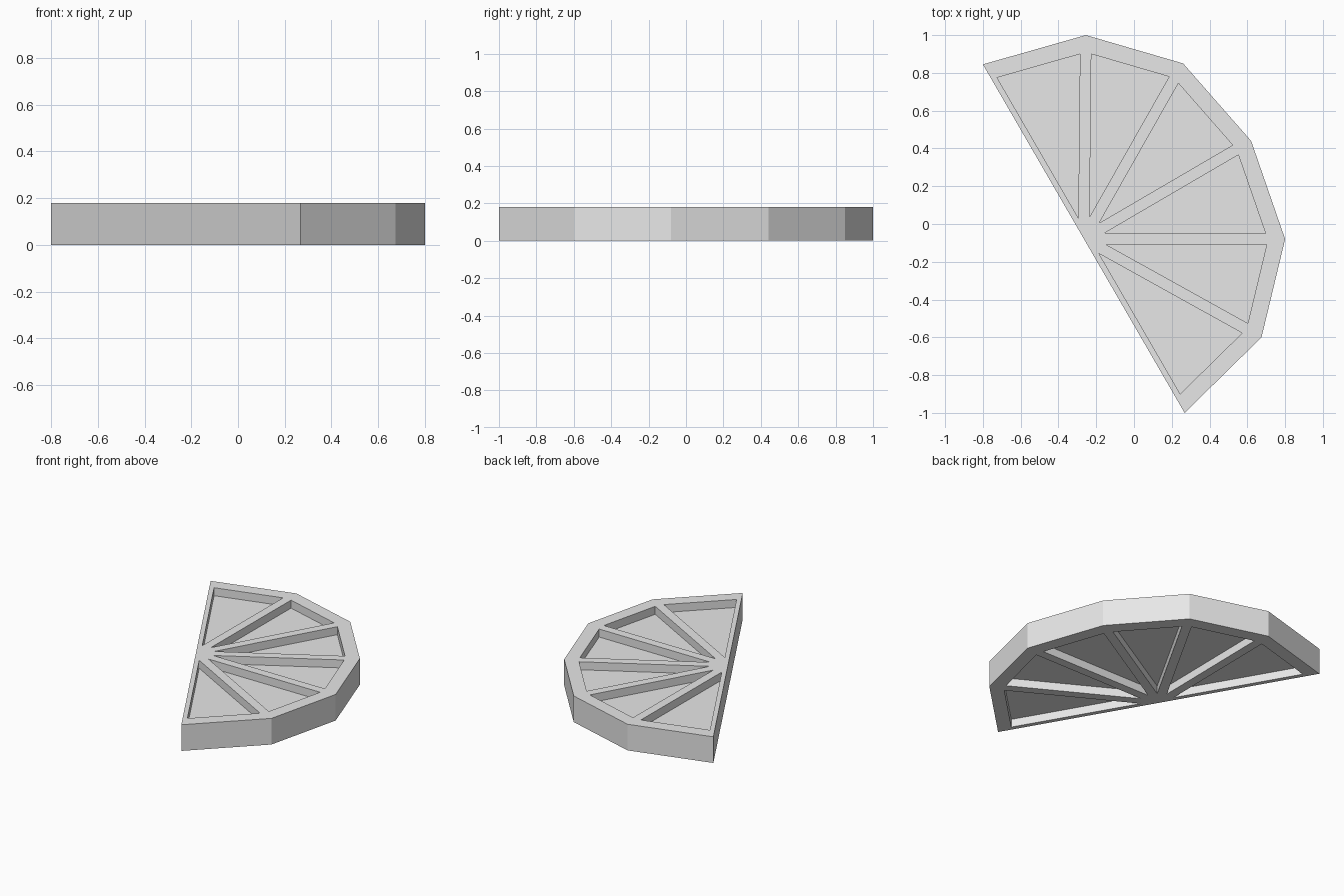
import bpy, bmesh
from mathutils import Vector
from mathutils.geometry import intersect_line_line_2d, intersect_line_line

if "Cube" in bpy.data.objects:
    bpy.data.objects.remove(bpy.data.objects["Cube"], do_unlink=True)

HEIGHT, DEPTH = 0.18, 0.055      # slice thickness, pocket depth on each side
SPOKE, RIM = 0.03, 0.088         # half width of a spoke, width of the rind

# Outer corners of the half round, along the rind
rind = [Vector(p) for p in [(-0.8, 0.845), (-0.255, 1.0), (0.26, 0.85), (0.62, 0.44),
                            (0.8, -0.08), (0.675, -0.6), (0.268, -1.0)]]
centre = (rind[0] + rind[-1]) / 2


def inset(tri, widths):
    """Inset a triangle, with its own width for each edge."""
    mid = sum(tri, Vector((0, 0))) / 3
    lines = []
    for i, w in enumerate(widths):
        a, b = tri[i], tri[(i + 1) % 3]
        n = (b - a).orthogonal().normalized()
        n *= w if n.dot(mid - a) > 0 else -w
        lines.append(((a + n).to_3d(), (b + n).to_3d()))
    return [intersect_line_line(*lines[i - 1], *lines[i])[0].to_2d() for i in range(3)]


bm = bmesh.new()


def face(*points):
    bm.faces.new([bm.verts.new((p.x, p.y, z)) for p, z in points])


def wall(a, b, z0, z1):
    face((a, z0), (b, z0), (b, z1), (a, z1))


# Segments: frame, pocket walls and pocket floor, on top and underneath
last = len(rind) - 2
for k in range(last + 1):
    outer = [centre, rind[k], rind[k + 1]]
    inner = inset(outer, (SPOKE, RIM, SPOKE))
    for z, floor in ((HEIGHT, HEIGHT - DEPTH), (0, DEPTH)):
        for i in range(3):
            j = (i + 1) % 3
            face((outer[i], z), (outer[j], z), (inner[j], z), (inner[i], z))
            wall(inner[i], inner[j], z, floor)
        face(*[(p, floor) for p in inner])
    # Outside walls: rind, and the flat cut at both ends
    wall(rind[k], rind[k + 1], 0, HEIGHT)
    if k == 0:
        wall(centre, rind[0], 0, HEIGHT)
    if k == last:
        wall(rind[-1], centre, 0, HEIGHT)

bmesh.ops.remove_doubles(bm, verts=bm.verts, dist=0.0005)
bmesh.ops.recalc_face_normals(bm, faces=bm.faces)
mesh = bpy.data.meshes.new("fruit_slice")
bm.to_mesh(mesh)
bm.free()
fruit_slice = bpy.data.objects.new("fruit_slice", mesh)
bpy.context.collection.objects.link(fruit_slice)

# Single plain grey
grey = bpy.data.materials.new("light_grey")
grey.use_nodes = True
colour = (0.8, 0.8, 0.8, 1)
grey.diffuse_color = colour
grey.node_tree.nodes["Principled BSDF"].inputs["Base Color"].default_value = colour
mesh.materials.append(grey)
